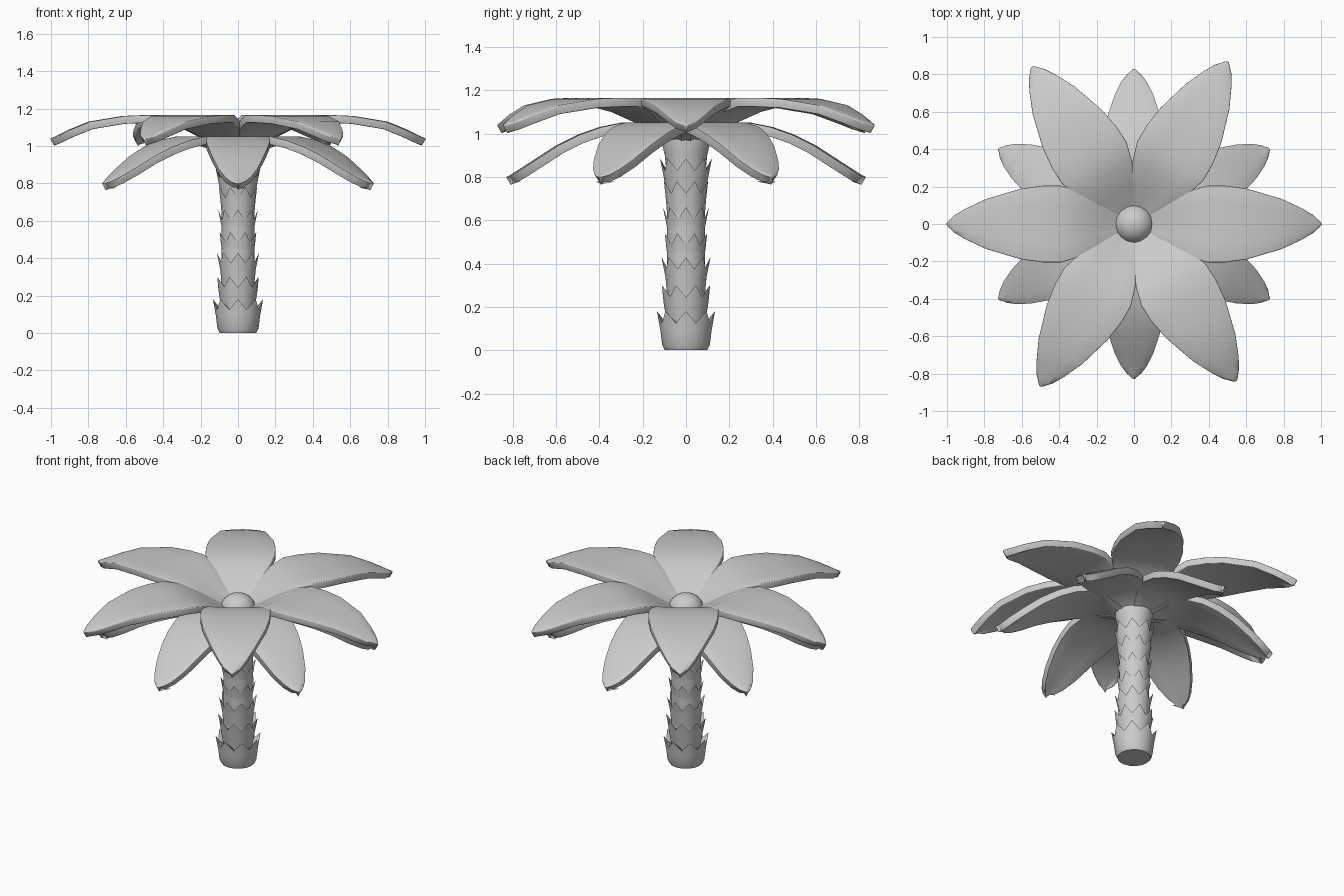
import bpy, bmesh, math

if "Cube" in bpy.data.objects:
    bpy.data.objects.remove(bpy.data.objects["Cube"])


def finish(name, bm, angle=40):
    bmesh.ops.recalc_face_normals(bm, faces=bm.faces)
    me = bpy.data.meshes.new(name)
    bm.to_mesh(me)
    bm.free()
    ob = bpy.data.objects.new(name, me)
    bpy.context.collection.objects.link(ob)
    bpy.ops.object.select_all(action='DESELECT')
    ob.select_set(True)
    bpy.context.view_layer.objects.active = ob
    bpy.ops.object.shade_smooth_by_angle(angle=math.radians(angle))
    return ob


def leaf_mesh(name, stations):
    """Drooping leaf along +x from (distance, half width, top height)."""
    me = bpy.data.meshes.new(name)
    cols = (-1, -0.5, 0, 0.5, 1)
    n = len(cols)
    verts = [(r - 0.012 * c * c, w * c, z) for r, w, z in stations for c in cols]
    faces = [(i * n + j, (i + 1) * n + j, (i + 1) * n + j + 1, i * n + j + 1)
             for i in range(len(stations) - 1) for j in range(n - 1)]
    me.from_pydata(verts, [], faces)
    me.polygons.foreach_set("use_smooth", [True] * len(faces))
    return me


def leaf_ring(name, stations, angles):
    me = leaf_mesh(name, stations)
    for i, a in enumerate(angles):
        ob = bpy.data.objects.new(f"{name}_{i + 1}", me)
        bpy.context.collection.objects.link(ob)
        ob.rotation_euler.z = math.radians(a)
        s = ob.modifiers.new("thickness", 'SOLIDIFY')
        s.thickness, s.offset = 0.042, -1
        b = ob.modifiers.new("rounded_rim", 'BEVEL')
        b.width, b.segments = 0.018, 3
        b.limit_method, b.angle_limit = 'ANGLE', math.radians(50)


# upper and lower leaves
upper = [(0.03, 0.03, 0.99), (0.10, 0.07, 1.03), (0.20, 0.125, 1.09), (0.30, 0.175, 1.14),
         (0.40, 0.205, 1.165), (0.50, 0.205, 1.165), (0.62, 0.188, 1.16), (0.80, 0.135, 1.13),
         (0.91, 0.085, 1.085), (0.97, 0.05, 1.055), (1.005, 0.015, 1.038)]
lower = [(0.03, 0.04, 0.98), (0.10, 0.08, 1.015), (0.20, 0.13, 1.05), (0.30, 0.165, 1.05),
         (0.40, 0.172, 1.03), (0.50, 0.16, 0.995), (0.60, 0.138, 0.945), (0.70, 0.105, 0.88),
         (0.77, 0.07, 0.835), (0.81, 0.04, 0.81), (0.83, 0.015, 0.80)]
leaf_ring("upper_leaf", upper, (0, 60, 123, 180, 240, 303))
leaf_ring("lower_leaf", lower, (29, 90, 151, 209, 270, 331))


def stack(name, rings):
    """Closed solid from loops of equal point count."""
    bm = bmesh.new()
    loops = [[bm.verts.new(p) for p in ring] for ring in rings]
    n = len(loops[0])
    for a, b in zip(loops, loops[1:]):
        for i in range(n):
            bm.faces.new((a[i], a[(i + 1) % n], b[(i + 1) % n], b[i]))
    bm.faces.new(loops[0][::-1])
    bm.faces.new(loops[-1])
    return finish(name, bm)


def circle(r, z, turn=0, r2=None, z2=None):
    """16 points; odd ones may use a second radius and height."""
    pts = []
    for i in range(16):
        a = turn + i * math.pi / 8
        rr, zz = (r, z) if i % 2 == 0 or r2 is None else (r2, z2)
        pts.append((rr * math.cos(a), rr * math.sin(a), zz))
    return pts


# trunk collars with pointed bark tips, alternately turned
tips = [(0.18, 0.134), (0.30, 0.12), (0.43, 0.113), (0.54, 0.106),
        (0.66, 0.106), (0.78, 0.11), (0.885, 0.12)]
for k, (z, r) in enumerate(tips):
    t = (k % 2) * math.pi / 8
    if k == 0:
        rings = [circle(0.098, 0), circle(0.11, 0.025), circle(0.118, 0.09)]
    else:
        rings = [circle(0.084, tips[k - 1][0] - 0.08, t), circle(r - 0.018, z - 0.09, t)]
    rings += [circle(r, z, t, r - 0.014, z - 0.055), circle(0.088, z - 0.065, t)]
    stack(f"bark_collar_{k + 1}", rings)

# inner trunk flaring into the crown
stack("trunk_core", [circle(0.088, 0.05), circle(0.088, 0.8), circle(0.098, 0.9),
                     circle(0.112, 0.96), circle(0.112, 1.0), circle(0.06, 1.02)])

# round bud in the middle of the crown
bm = bmesh.new()
bmesh.ops.create_uvsphere(bm, u_segments=16, v_segments=10, radius=0.105)
bud = finish("crown_bud", bm)
bud.location.z = 0.995
bud.scale.z = 0.9
